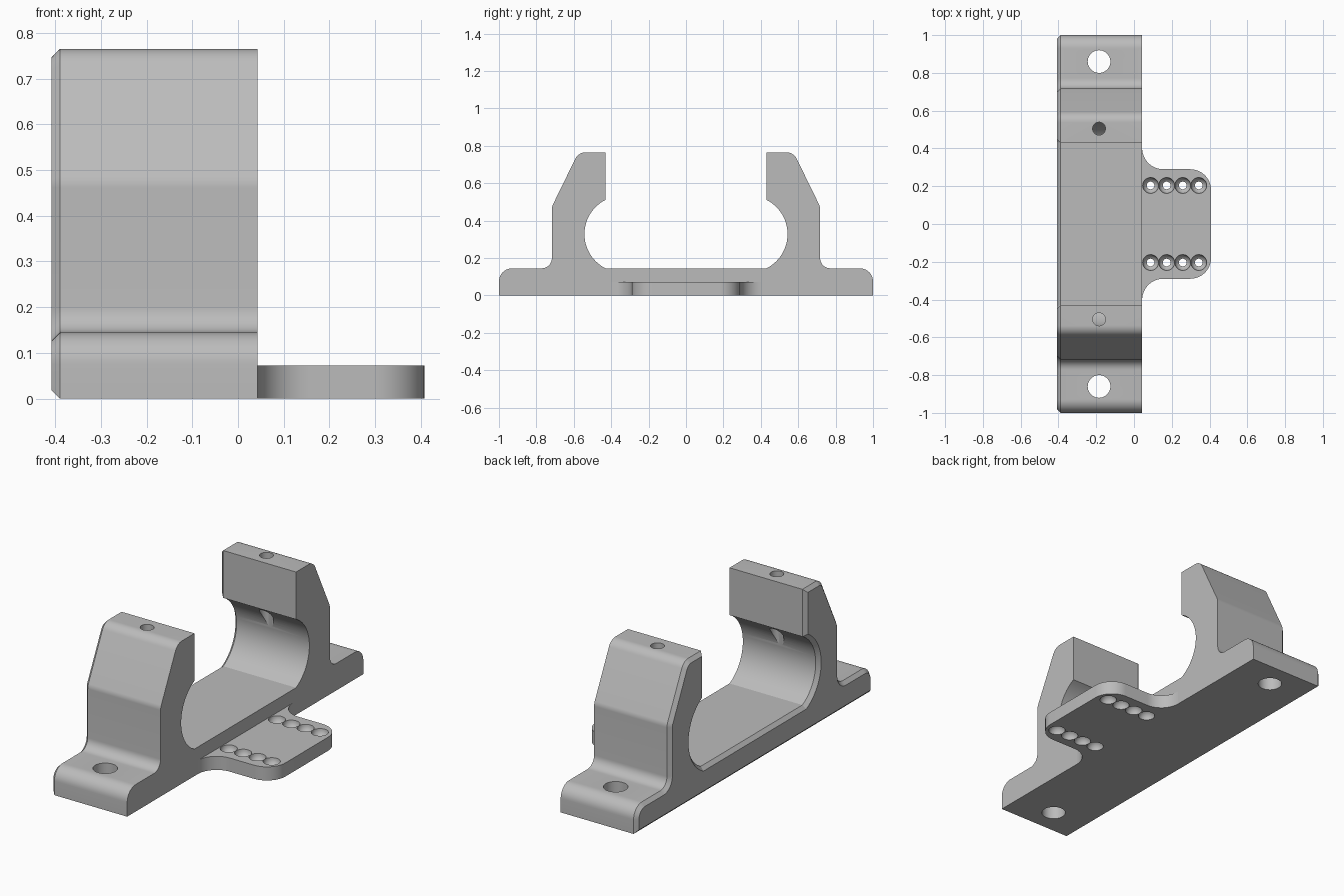
import bpy, bmesh, math
from mathutils import Vector

cube = bpy.data.objects.get("Cube")
if cube:
    bpy.data.objects.remove(cube)

grey = bpy.data.materials.new("machined_grey")
grey.use_nodes = True
grey.diffuse_color = (0.5, 0.5, 0.5, 1)
grey.node_tree.nodes["Principled BSDF"].inputs["Base Color"].default_value = (0.5, 0.5, 0.5, 1)


def rounded(points, steps=10):
    """Outline through (u, v, radius) points with each corner filleted."""
    out = []
    for i, (u, v, r) in enumerate(points):
        p = Vector((u, v))
        if r == 0:
            out.append(p)
            continue
        a = (Vector(points[i - 1][:2]) - p).normalized()
        b = (Vector(points[(i + 1) % len(points)][:2]) - p).normalized()
        half = a.angle(b) / 2
        centre = p + (a + b).normalized() * r / math.sin(half)
        start = p + a * r / math.tan(half) - centre
        end = p + b * r / math.tan(half) - centre
        sweep = start.angle_signed(end)
        for k in range(steps + 1):
            t = -sweep * k / steps
            c, s = math.cos(t), math.sin(t)
            out.append(centre + Vector((start.x * c - start.y * s,
                                        start.x * s + start.y * c)))
    return out


def prism(bm, low, high):
    """Closed solid between two matching rings; returns the low cap."""
    a = [bm.verts.new(p) for p in low]
    b = [bm.verts.new(p) for p in high]
    cap = bm.faces.new(a)
    bm.faces.new(b[::-1])
    for i in range(len(a)):
        j = (i + 1) % len(a)
        bm.faces.new((a[i], b[i], b[j], a[j]))
    bmesh.ops.recalc_face_normals(bm, faces=bm.faces)
    return cap


def finish(bm, name):
    mesh = bpy.data.meshes.new(name)
    bm.to_mesh(mesh)
    bm.free()
    mesh.materials.append(grey)
    obj = bpy.data.objects.new(name, mesh)
    bpy.context.collection.objects.link(obj)
    return obj


def activate(obj):
    bpy.ops.object.select_all(action='DESELECT')
    obj.select_set(True)
    bpy.context.view_layer.objects.active = obj


def cut(obj, cutter):
    cutter.hide_render = True
    mod = obj.modifiers.new("cut", 'BOOLEAN')
    mod.operation = 'DIFFERENCE'
    mod.solver = 'EXACT'
    mod.object = cutter
    activate(obj)
    bpy.ops.object.modifier_apply(modifier=mod.name)
    bpy.data.objects.remove(cutter)


def drill(x, y, z0, z1, r):
    bpy.ops.mesh.primitive_cylinder_add(vertices=40, radius=r, depth=z1 - z0,
                                        location=(x, y, (z0 + z1) / 2))
    return bpy.context.object


# Clamp body: one half of the profile, mirrored, then extruded along x
X0, X1, CHAMFER = -0.408, 0.043, 0.019
half = rounded([(1, 0, 0), (1, 0.145, 0.07), (0.717, 0.145, 0.055),
                (0.717, 0.475, 0.06), (0.575, 0.765, 0.06), (0.43, 0.765, 0)])
bore = Vector((0.338, 0.328))
reach = math.atan2(0.183, 0.092)
for k in range(29):
    t = reach * (1 - k / 14)
    half.append(bore + 0.205 * Vector((math.cos(t), math.sin(t))))
profile = half + [Vector((-p.x, p.y)) for p in reversed(half)]

bm = bmesh.new()
cap = prism(bm, [(X0 + CHAMFER, p.x, p.y) for p in profile],
            [(X1, p.x, p.y) for p in profile])
# Chamfer around the whole left-hand end
bmesh.ops.inset_region(bm, faces=[cap], thickness=CHAMFER, use_even_offset=True)
for v in cap.verts:
    v.co.x = X0
body = finish(bm, "clamp_body")

# Mounting holes in the feet and screw holes down into the bore
for side in (-1, 1):
    cut(body, drill(-0.185, side * 0.86, -0.1, 0.3, 0.06))
    cut(body, drill(-0.185, side * 0.505, 0.328, 0.9, 0.034))

# Side tab with flared root and rounded corners
T = 0.073
upper = rounded([(0.408, 0, 0), (0.408, 0.29, 0.11), (X1, 0.29, 0)])[:-1]
for k in range(13):
    t = math.pi / 2 * k / 12
    upper.append(Vector((X1 + 0.112 - 0.112 * math.sin(t),
                         0.402 - 0.112 * math.cos(t))))
outline = upper + [Vector((p.x, -p.y)) for p in reversed(upper[1:])]
bm = bmesh.new()
prism(bm, [(p.x, p.y, 0) for p in outline], [(p.x, p.y, T) for p in outline])
tab = finish(bm, "cable_tab")

# Tie holes, dished from above and below until they meet
for z in (0, T):
    for side in (-1, 1):
        for i in range(4):
            bpy.ops.mesh.primitive_uv_sphere_add(
                segments=28, ring_count=14, radius=0.042,
                location=(0.088 + 0.085 * i, side * 0.204, z))
            cut(tab, bpy.context.object)

for obj in (body, tab):
    activate(obj)
    bpy.ops.object.shade_smooth_by_angle(angle=math.radians(20))
